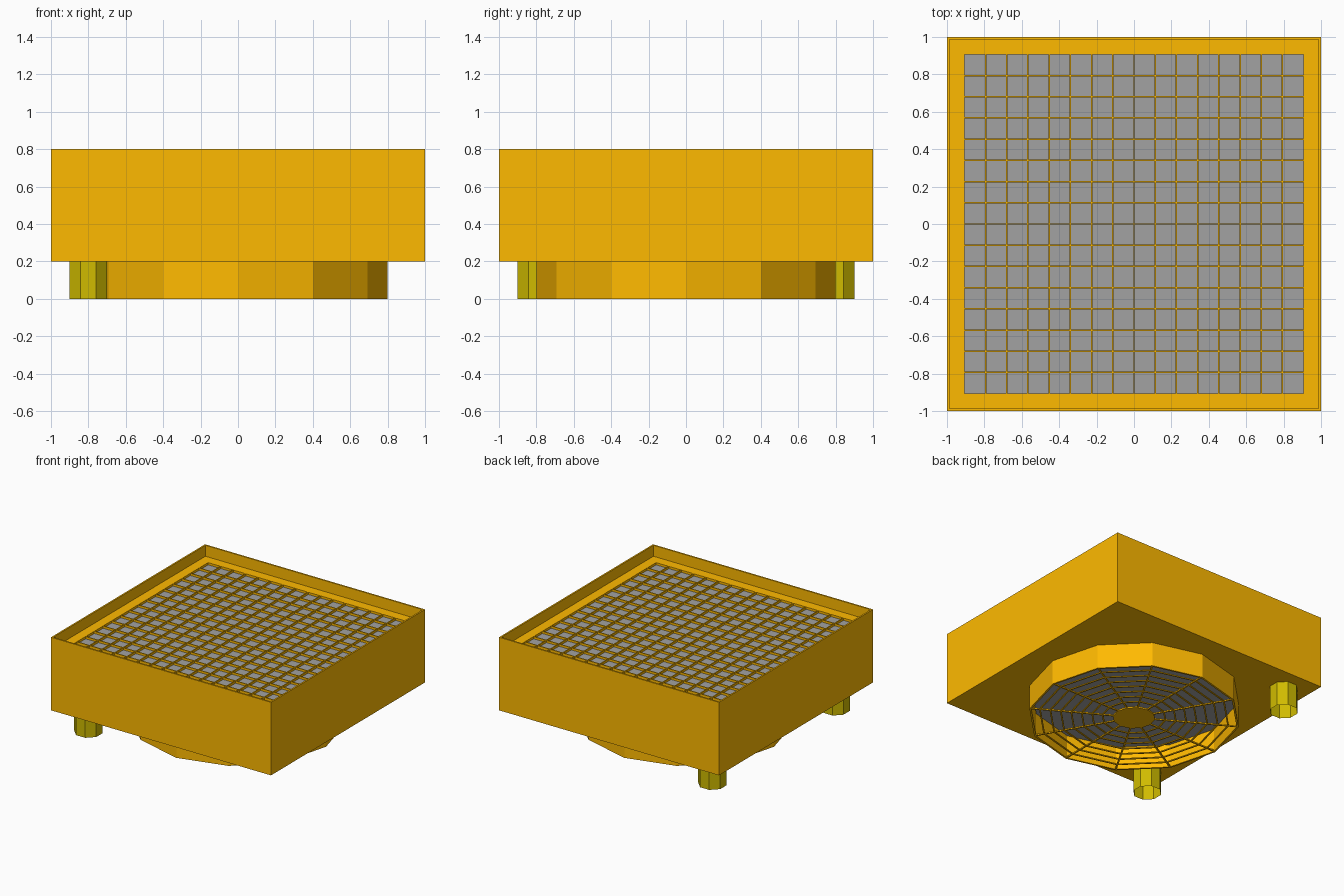
import bpy, bmesh
from math import cos, sin, pi
from mathutils import Matrix

if "Cube" in bpy.data.objects:
    bpy.data.objects.remove(bpy.data.objects["Cube"])


def material(name, color):
    m = bpy.data.materials.new(name)
    m.diffuse_color = (*color, 1)
    m.use_nodes = True
    m.node_tree.nodes["Principled BSDF"].inputs["Base Color"].default_value = m.diffuse_color
    return m


GOLD = material("gold_paint", (1.0, 0.49, 0.0))
YELLOW = material("yellow_paint", (0.63, 0.5, 0.0))
GREY = material("grey_panel", (0.36, 0.36, 0.36))


def finish(name, bm, mat=None, fix_normals=True):
    if fix_normals:
        bmesh.ops.recalc_face_normals(bm, faces=bm.faces[:])
    me = bpy.data.meshes.new(name)
    bm.to_mesh(me)
    bm.free()
    ob = bpy.data.objects.new(name, me)
    bpy.context.collection.objects.link(ob)
    if mat:
        me.materials.append(mat)
    return ob


def add_box(bm, size, center, angle=0.0):
    m = Matrix.Rotation(angle, 4, 'Z') @ Matrix.Translation(center) @ Matrix.Diagonal((*size, 1))
    bmesh.ops.create_cube(bm, size=1, matrix=m)


def add_prism(bm, sides, radius, z0, z1, x=0, y=0, turn=0.0, caps=True):
    m = Matrix.Translation((x, y, (z0 + z1) / 2)) @ Matrix.Rotation(turn, 4, 'Z')
    bmesh.ops.create_cone(bm, cap_ends=caps, segments=sides, radius1=radius,
                          radius2=radius, depth=z1 - z0, matrix=m)


def add_ring(bm, sides, outer, inner, z0, z1):
    loops = []
    for i in range(sides):
        c, s = cos(2 * pi * i / sides), sin(2 * pi * i / sides)
        loops.append([bm.verts.new((r * c, r * s, z)) for r, z in
                      ((outer, z0), (outer, z1), (inner, z1), (inner, z0))])
    for i in range(sides):
        a, b = loops[i], loops[(i + 1) % sides]
        for k in range(4):
            n = (k + 1) % 4
            bm.faces.new((a[k], b[k], b[n], a[n]))


# Housing: box with a thin raised rim and a square pit for the grate
bm = bmesh.new()
add_box(bm, (2, 2, 0.6), (0, 0, 0.5))
top = max(bm.faces, key=lambda f: f.calc_center_median().z)
for width, drop in ((0.013, 0.09), (0.08, 0.025)):
    bmesh.ops.inset_region(bm, faces=[top], thickness=width, use_even_offset=True)
    top = bmesh.ops.extrude_discrete_faces(bm, faces=[top])["faces"][0]
    bmesh.ops.translate(bm, verts=top.verts[:], vec=(0, 0, -drop))
finish("housing", bm, GOLD)

# Grey panel under the grate
bm = bmesh.new()
add_box(bm, (1.812, 1.812, 0.01), (0, 0, 0.687))
finish("top_panel", bm, GREY)

# Grate: 16 x 16 cells
bm = bmesh.new()
HALF = 0.907
step = 2 * HALF / 16
for i in range(1, 16):
    p = -HALF + i * step
    add_box(bm, (0.008, 2 * HALF, 0.022), (p, 0, 0.699))
    add_box(bm, (2 * HALF, 0.008, 0.022), (0, p, 0.699))
finish("top_grate", bm, GOLD)

# Twelve-sided duct below
bm = bmesh.new()
add_ring(bm, 12, 0.8, 0.785, 0, 0.2)
finish("duct", bm, GOLD)

# Grey plate inside the duct
bm = bmesh.new()
add_prism(bm, 12, 0.784, 0.192, 0.202)
finish("duct_plate", bm, GREY)

# Fan guard: hub, spokes and rings
bm = bmesh.new()
add_prism(bm, 12, 0.16, 0, 0.012)
for i in range(12):
    add_box(bm, (0.64, 0.012, 0.01), (0.465, 0, 0.006), 2 * pi * i / 12)
for i in range(1, 8):
    r = 0.16 + 0.08 * i
    add_ring(bm, 12, r + 0.006, r - 0.006, 0.002, 0.01)
finish("fan_guard", bm, GOLD)

# Two octagonal open pegs on the left side
for name, y in (("front_peg", -0.8), ("back_peg", 0.8)):
    bm = bmesh.new()
    add_prism(bm, 8, 0.1 / cos(pi / 8), 0, 0.2, -0.8, y, pi / 8, caps=False)
    finish(name, bm, YELLOW)
